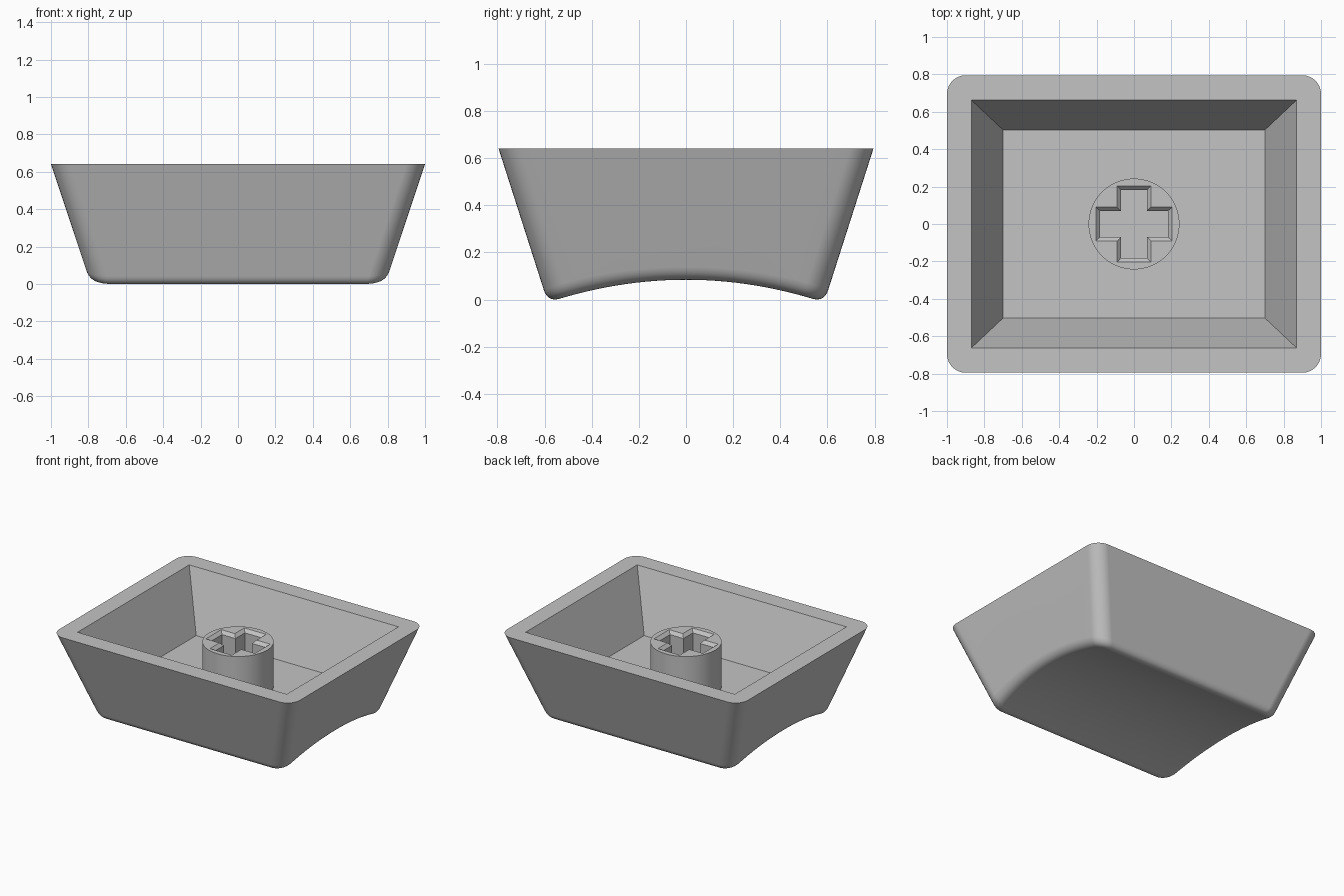
import bpy, bmesh, math
from mathutils import Vector

if "Cube" in bpy.data.objects:
    bpy.data.objects.remove(bpy.data.objects["Cube"], do_unlink=True)

RIM_Z, FLOOR_Z, STEM_Z = 0.64, 0.215, 0.55
RADIUS, FILLET = 0.1, 0.055

grey = bpy.data.materials.new("plain grey plastic")
grey.use_nodes = True
colour = (0.55, 0.55, 0.55, 1)
grey.diffuse_color = colour
grey.node_tree.nodes["Principled BSDF"].inputs["Base Color"].default_value = colour


def finish(bm, name):
    """Turn a bmesh into a smooth object with sharp corners kept."""
    bmesh.ops.recalc_face_normals(bm, faces=bm.faces)
    mesh = bpy.data.meshes.new(name)
    bm.to_mesh(mesh)
    bm.free()
    mesh.materials.append(grey)
    obj = bpy.data.objects.new(name, mesh)
    bpy.context.collection.objects.link(obj)
    bpy.ops.object.select_all(action="DESELECT")
    obj.select_set(True)
    bpy.context.view_layer.objects.active = obj
    bpy.ops.object.shade_smooth_by_angle(angle=math.radians(30))
    weighted = obj.modifiers.new("weighted normals", "WEIGHTED_NORMAL")
    weighted.keep_sharp = True
    return obj


def add_ring(bm, points):
    return [bm.verts.new(p) for p in points]


def bridge(bm, a, b):
    for i in range(len(a)):
        j = (i + 1) % len(a)
        bm.faces.new((a[i], a[j], b[j], b[i]))


def fill_between(bm, outer, inner):
    """Fill the flat area between an outer loop and a hole."""
    edges = []
    for loop in (outer, inner):
        for i, v in enumerate(loop):
            w = loop[(i + 1) % len(loop)]
            edges.append(bm.edges.get((v, w)) or bm.edges.new((v, w)))
    bmesh.ops.triangle_fill(bm, use_beauty=True, edges=edges, normal=(0, 0, 1))


def rectangle(hx, hy, z):
    return [(hx, -hy, z), (hx, hy, z), (-hx, hy, z), (-hx, -hy, z)]


# Samples along the +x half of the outline: front corner, side, back corner
CORNER, SIDE = 8, 24
samples = [(-1, -math.pi / 2 * (1 - i / CORNER)) for i in range(CORNER + 1)]
samples += [(2 * i / SIDE - 1, 0) for i in range(1, SIDE)]
samples += [(1, math.pi / 2 * i / CORNER) for i in range(CORNER + 1)]


def wall_point(sample, z, inset=0):
    """Point on the tapered rounded rectangle at height z."""
    along, angle = sample
    hx = 1 - (RIM_Z - z) * 0.333 - inset
    hy = 0.795 - (RIM_Z - z) * 0.32 - inset
    r = RADIUS - inset
    return Vector((hx - r + r * math.cos(angle),
                   along * (hy - r) + r * math.sin(angle), z))


def dish(y):
    return 0.084 - 0.28 * y * y


def fillet_point(sample, s):
    """Rounded turn from the wall (s=0) onto the dished face (s=1)."""
    base = dish(wall_point(sample, 0).y)
    start = wall_point(sample, base + FILLET)
    corner = wall_point(sample, base)
    end = wall_point(sample, base, FILLET)
    end.z = dish(end.y)
    return start * (1 - s) ** 2 + corner * 2 * s * (1 - s) + end * s * s


def mirrored(half):
    return half + [Vector((-p.x, p.y, p.z)) for p in reversed(half)]


# Cap shell: tapered walls, rounded lower edge and dished face
bm = bmesh.new()
STEPS = 8
rim = add_ring(bm, mirrored([wall_point(s, RIM_Z) for s in samples]))
last = rim
for k in range(STEPS + 1):
    ring = add_ring(bm, mirrored([fillet_point(s, k / STEPS) for s in samples]))
    bridge(bm, last, ring)
    last = ring
for i in range(len(samples) - 1):
    bm.faces.new((last[i], last[i + 1], last[-2 - i], last[-1 - i]))

# Cavity with sloping walls and a flat floor
mouth = add_ring(bm, rectangle(0.87, 0.663, RIM_Z))
floor = add_ring(bm, rectangle(0.70, 0.503, FLOOR_Z))
bridge(bm, mouth, floor)
bm.faces.new(floor)
fill_between(bm, rim, mouth)
finish(bm, "cap_shell")


def cross(reach, half, z):
    """Outline of a plus shape, one arm at a time."""
    points = []
    for c, s in ((1, 0), (0, 1), (-1, 0), (0, -1)):
        for x, y in ((reach, -half), (reach, half), (half, half)):
            points.append((x * c - y * s, x * s + y * c, z))
    return points


# Stem: round post with a chamfered cross socket
bm = bmesh.new()
SIDES = 64
circles = [add_ring(bm, [(0.243 * math.cos(math.tau * i / SIDES),
                          0.243 * math.sin(math.tau * i / SIDES), z)
                         for i in range(SIDES)])
           for z in (FLOOR_Z - 0.01, STEM_Z)]
bridge(bm, *circles)
bm.faces.new(circles[0])
socket = [add_ring(bm, cross(*spec)) for spec in (
    (0.204, 0.091, STEM_Z), (0.181, 0.069, STEM_Z - 0.023),
    (0.181, 0.069, FLOOR_Z + 0.005))]
bridge(bm, socket[0], socket[1])
bridge(bm, socket[1], socket[2])
bm.faces.new(socket[2])
fill_between(bm, circles[1], socket[0])
finish(bm, "stem")
